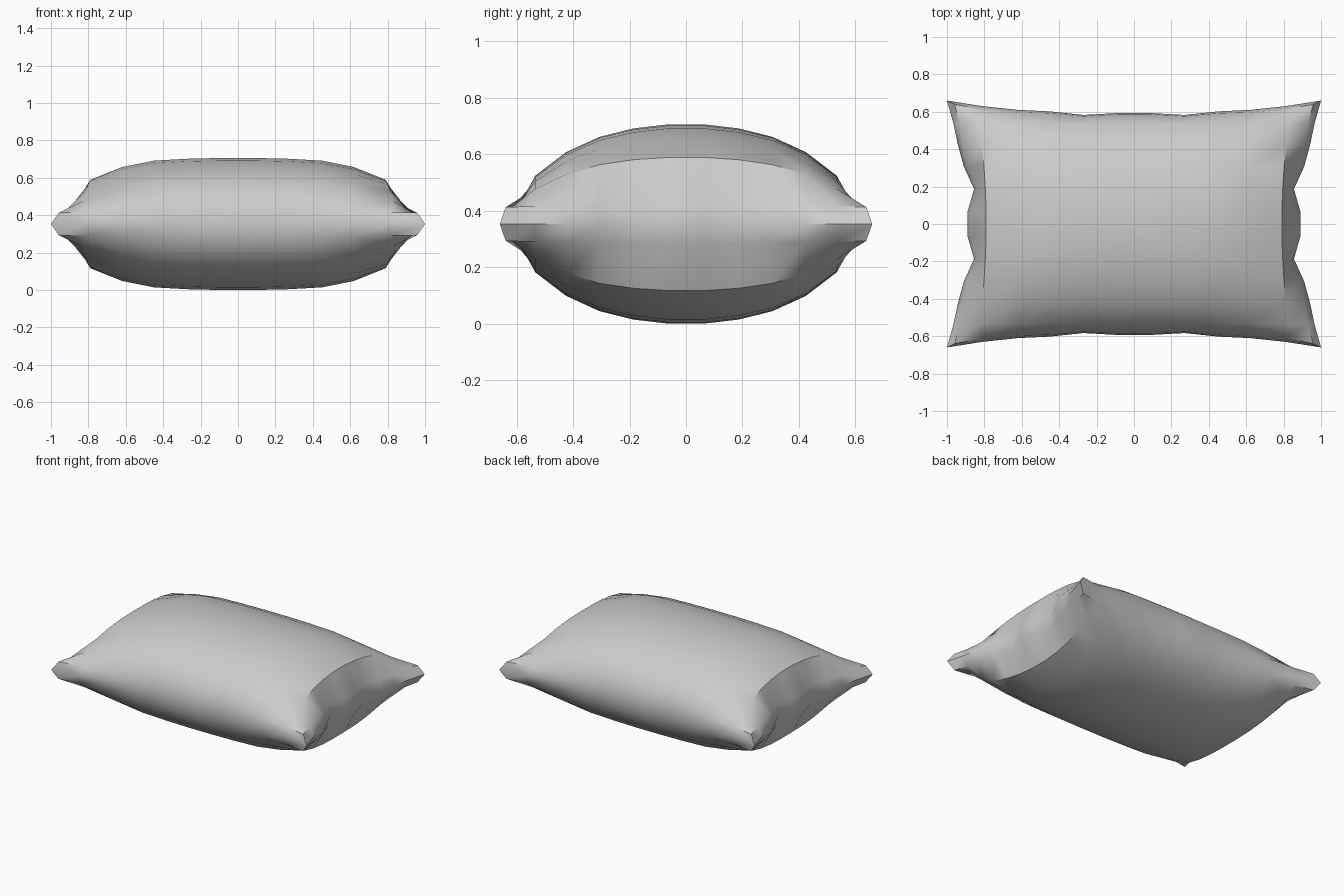
import bpy, bmesh

if "Cube" in bpy.data.objects:
    bpy.data.objects.remove(bpy.data.objects["Cube"])

N = 12                      # grid points along each side of a panel
MID = 0.353                 # seam height

# Values run from the outer edge (0) to the middle (5)
SEAM_X = [1.0, .965, .942, .91, .855, .89]      # end seam, pinched, per row
SEAM_Y = [.66, .63, .61, .602, .583, .593]      # long seam, per column
COL_X = [0, .79, .62, .45, .27, .09]
ROW_Y = [0, .535, .425, .307, .187, .065]
PUFF_X = [0, .59, .83, .95, .985, 1]
PUFF_Y = [0, .36, .655, .845, .95, 1]
INSET = [.042, .034, .026, .02, .012, .012]     # seam band narrows away from corners
TIP = [.02, .035, .025, .012, .005, 0]          # puffed corners spread outward


def point(i, j, layer):
    a, b = min(i, N - 1 - i), min(j, N - 1 - j)
    sx = -1 if i < N // 2 else 1
    sy = -1 if j < N // 2 else 1
    inset = abs(layer)
    x = SEAM_X[b] - inset * INSET[b] if a == 0 else COL_X[a] + (TIP[b] if a == 1 else 0)
    y = SEAM_Y[a] - inset * INSET[a] * .5 if b == 0 else ROW_Y[b]
    edge = .06 + .008 * min(max(a, b), 3) / 3
    h = edge + (MID - edge) * PUFF_X[a] * PUFF_Y[b]
    return sx * x, sy * y, MID + layer * h


bm = bmesh.new()

# Upper and lower puffed panels
panels = {}
for layer in (-1, 1):
    g = [[bm.verts.new(point(i, j, layer)) for j in range(N)] for i in range(N)]
    panels[layer] = g
    for i in range(N - 1):
        for j in range(N - 1):
            bm.faces.new((g[i][j], g[i + 1][j], g[i + 1][j + 1], g[i][j + 1]))

# Seam band joining both panels around a central ridge
M = N - 1
ring = ([(i, 0) for i in range(M)] + [(M, j) for j in range(M)]
        + [(M - i, M) for i in range(M)] + [(0, M - j) for j in range(M)])
ridge = [bm.verts.new(point(i, j, 0)) for i, j in ring]
for layer in (-1, 1):
    rim = [panels[layer][i][j] for i, j in ring]
    for k in range(len(ring)):
        n = (k + 1) % len(ring)
        bm.faces.new((rim[k], rim[n], ridge[n], ridge[k]))

bmesh.ops.recalc_face_normals(bm, faces=bm.faces)
mesh = bpy.data.meshes.new("pillow")
bm.to_mesh(mesh)
bm.free()
pillow = bpy.data.objects.new("pillow", mesh)
bpy.context.collection.objects.link(pillow)

# Soft fabric shading with crisp seam corners
bpy.context.view_layer.objects.active = pillow
pillow.select_set(True)
bpy.ops.object.shade_smooth_by_angle(angle=0.7)
